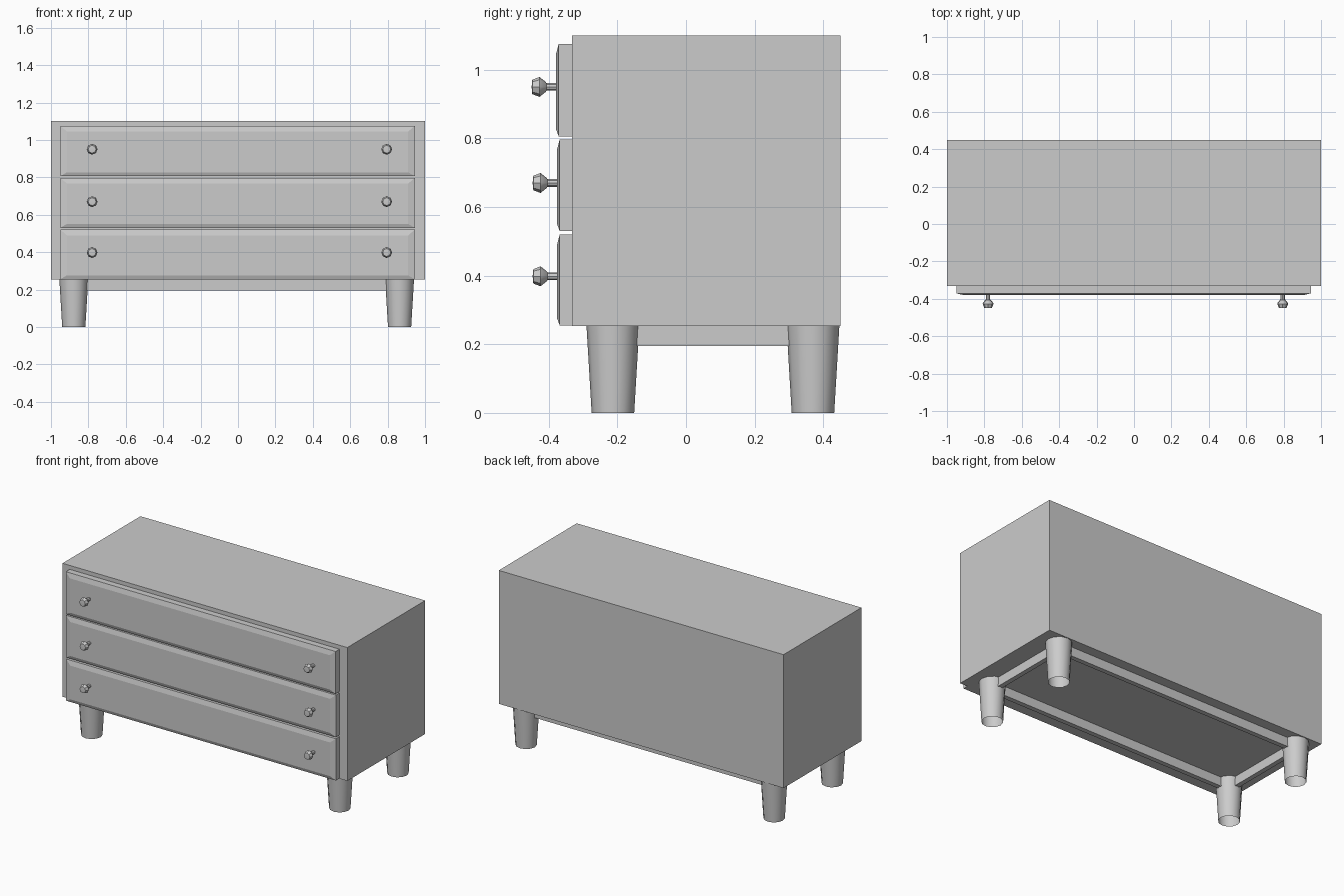
import bpy, bmesh, math
from mathutils import Matrix

if "Cube" in bpy.data.objects:
    bpy.data.objects.remove(bpy.data.objects["Cube"])


def finish(bm, name, smooth=False):
    bmesh.ops.recalc_face_normals(bm, faces=bm.faces)
    me = bpy.data.meshes.new(name)
    bm.to_mesh(me)
    bm.free()
    ob = bpy.data.objects.new(name, me)
    bpy.context.collection.objects.link(ob)
    if smooth:
        bpy.ops.object.select_all(action='DESELECT')
        ob.select_set(True)
        bpy.context.view_layer.objects.active = ob
        bpy.ops.object.shade_smooth_by_angle(angle=math.radians(40))
    return ob


def box(name, x0, x1, y0, y1, z0, z1):
    bm = bmesh.new()
    bmesh.ops.create_cube(bm, size=1)
    for v in bm.verts:
        v.co.x = x1 if v.co.x > 0 else x0
        v.co.y = y1 if v.co.y > 0 else y0
        v.co.z = z1 if v.co.z > 0 else z0
    return finish(bm, name)


def drawer(name, z0, z1, y_front):
    # stacked rectangles: (y, inset in x, inset in z)
    bm = bmesh.new()
    levels = [(-0.329, 0, 0), (y_front + 0.008, 0, 0), (y_front, 0.035, 0.03)]
    rings = []
    for y, ix, iz in levels:
        a, b, c, d = -0.95 + ix, 0.945 - ix, z0 + iz * 0.7, z1 - iz
        if iz == 0:
            c = z0
        rings.append([bm.verts.new(p) for p in
                      ((a, y, c), (b, y, c), (b, y, d), (a, y, d))])
    for r, s in zip(rings, rings[1:]):
        for i in range(4):
            j = (i + 1) % 4
            bm.faces.new((r[i], r[j], s[j], s[i]))
    bm.faces.new(rings[0])
    bm.faces.new(rings[-1])
    return finish(bm, name)


def lathe(name, profile, loc, sides, toward_front=False):
    # profile of (radius, height); zero radius closes an end
    bm = bmesh.new()
    vs = [bm.verts.new((r, 0, h)) for r, h in profile]
    es = [bm.edges.new(p) for p in zip(vs, vs[1:])]
    bmesh.ops.spin(bm, geom=vs + es, cent=(0, 0, 0), axis=(0, 0, 1),
                   angle=2 * math.pi, steps=sides)
    bmesh.ops.remove_doubles(bm, verts=bm.verts, dist=1e-5)
    m = Matrix.Translation(loc)
    if toward_front:
        m = m @ Matrix.Rotation(math.pi / 2, 4, 'X')
    bm.transform(m)
    return finish(bm, name, True)


# cabinet body
box("cabinet_body", -1, 1, -0.332, 0.45, 0.253, 1.10)

# drawers with a pair of knobs each
rows = [("bottom", 0.255, 0.52, -0.376, 0.398),
        ("middle", 0.53, 0.797, -0.376, 0.67),
        ("top", 0.806, 1.075, -0.379, 0.95)]
knob = [(0.011, -0.004), (0.011, 0.028), (0.014, 0.029),
        (0.029, 0.048), (0.021, 0.069), (0, 0.071)]
for name, z0, z1, yf, zk in rows:
    drawer(name + "_drawer", z0, z1, yf)
    for side, x in (("left", -0.78), ("right", 0.795)):
        lathe(f"{name}_{side}_knob", knob, (x, yf, zk), 8, True)

# tapered legs
xs = (("left", -0.878), ("right", 0.864))
ys = (("front", -0.213), ("back", 0.37))
for sx, x in xs:
    for sy, y in ys:
        lathe(f"{sy}_{sx}_leg", [(0.062, 0), (0.077, 0.253)], (x, y, 0), 12)

# apron rails between the legs
for sx, x in xs:
    box(sx + "_rail", x - 0.015, x + 0.015, -0.213, 0.37, 0.195, 0.254)
for sy, y in ys:
    box(sy + "_rail", -0.878, 0.864, y - 0.015, y + 0.015, 0.195, 0.254)
